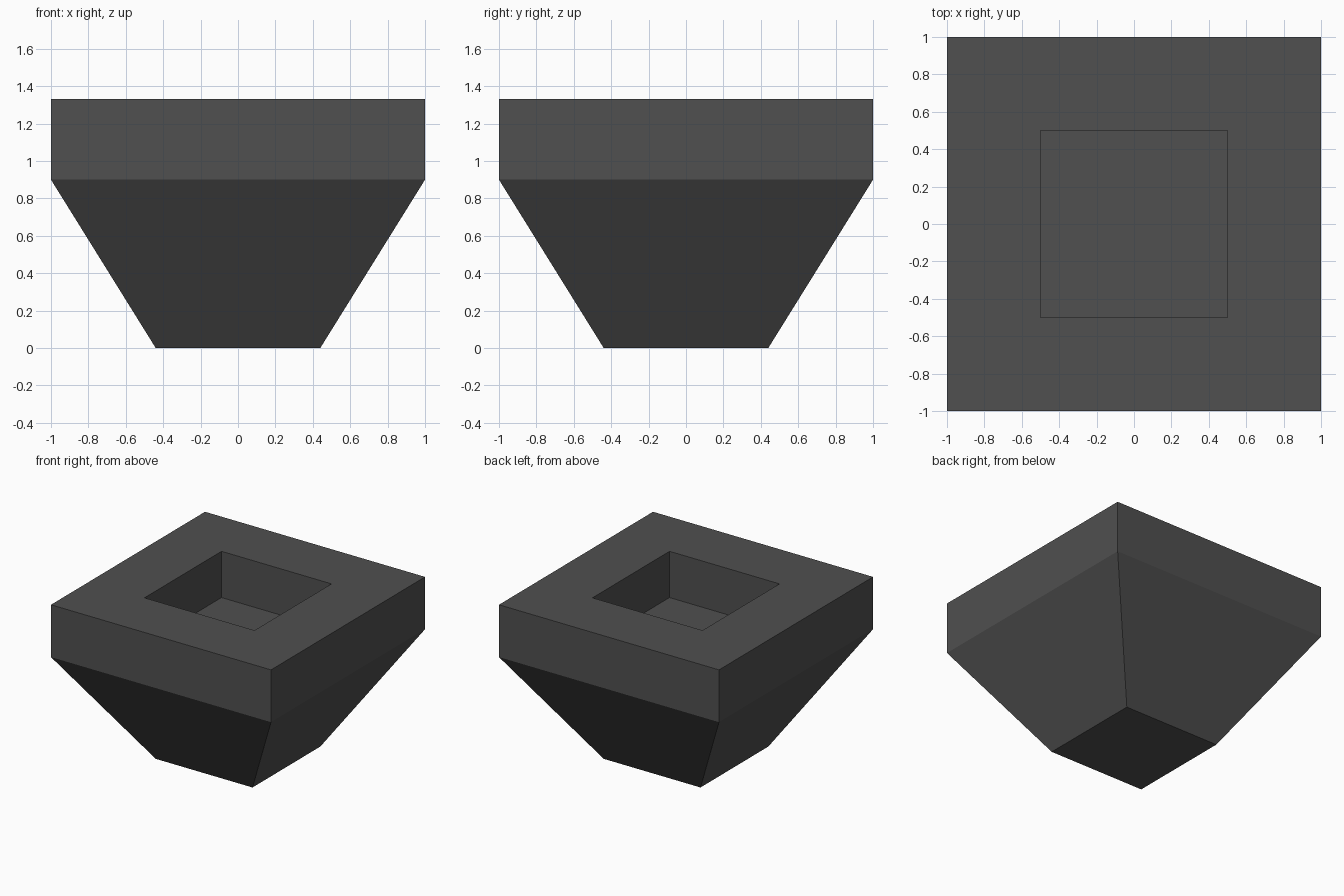
import bpy, bmesh

if "Cube" in bpy.data.objects:
    bpy.data.objects.remove(bpy.data.objects["Cube"])

# single flat colour
mat = bpy.data.materials.new("dark grey")
mat.diffuse_color = (0.08, 0.08, 0.08, 1.0)
mat.use_nodes = True
mat.node_tree.nodes["Principled BSDF"].inputs["Base Color"].default_value = mat.diffuse_color

# square rings (half width, height): foot, taper top, outer rim, recess rim, recess floor
RINGS = [(0.44, 0.0), (1.0, 0.9), (1.0, 1.33), (0.5, 1.33), (0.5, 0.95)]
CORNERS = [(-1, -1), (1, -1), (1, 1), (-1, 1)]

bm = bmesh.new()
loops = [[bm.verts.new((sx * h, sy * h, z)) for sx, sy in CORNERS] for h, z in RINGS]

# walls between successive rings
for low, high in zip(loops, loops[1:]):
    for i in range(4):
        j = (i + 1) % 4
        bm.faces.new((low[i], low[j], high[j], high[i]))

# underside and recess floor
bm.faces.new(loops[0][::-1])
bm.faces.new(loops[-1])
bmesh.ops.recalc_face_normals(bm, faces=bm.faces[:])

mesh = bpy.data.meshes.new("tapered_planter")
bm.to_mesh(mesh)
bm.free()
mesh.materials.append(mat)
obj = bpy.data.objects.new("tapered_planter", mesh)
bpy.context.collection.objects.link(obj)
